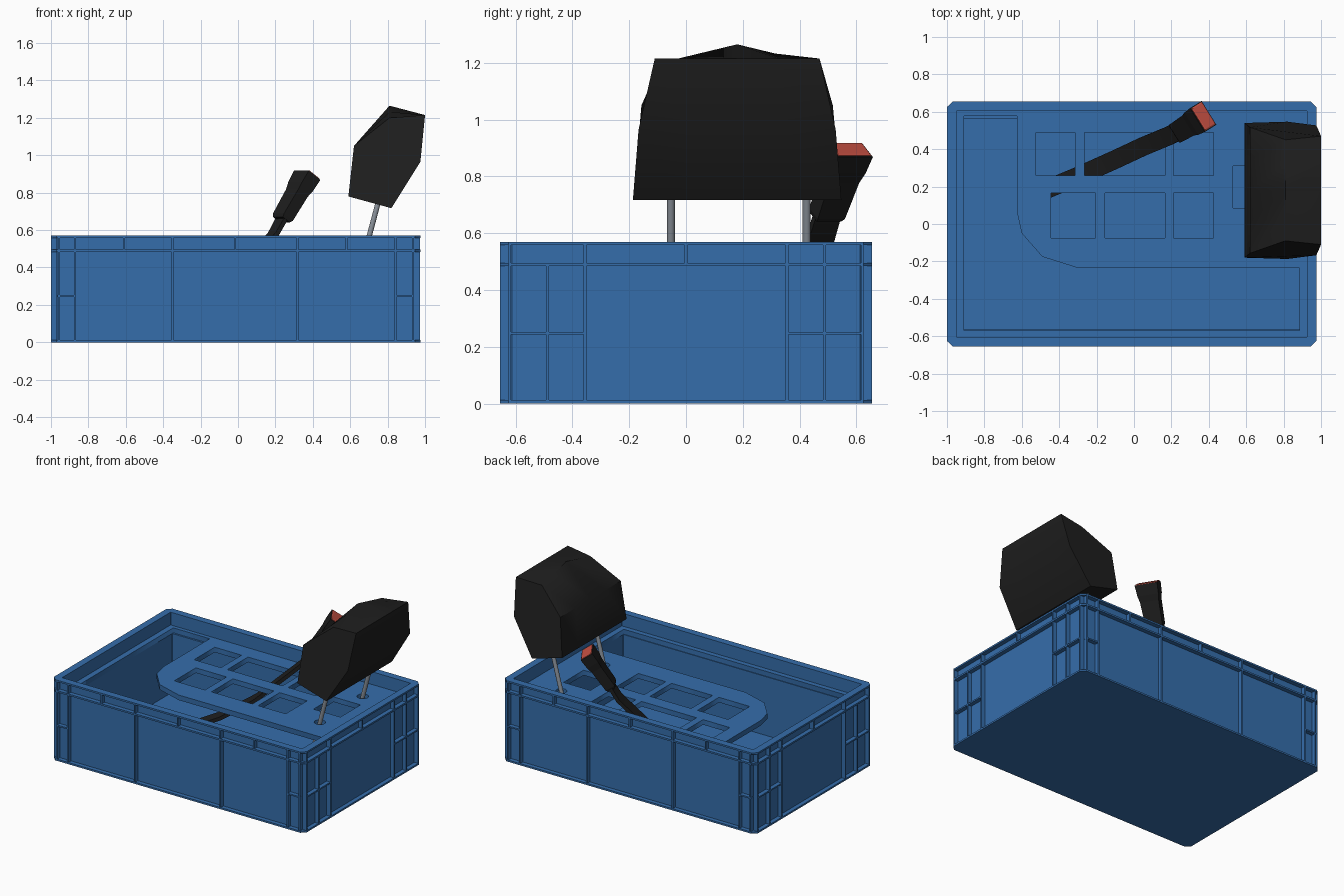
import bpy, bmesh, math
from mathutils import Vector

if "Cube" in bpy.data.objects:
    bpy.data.objects.remove(bpy.data.objects["Cube"])


def material(name, rgb):
    m = bpy.data.materials.new(name)
    m.diffuse_color = (*rgb, 1)
    m.use_nodes = True
    m.node_tree.nodes["Principled BSDF"].inputs["Base Color"].default_value = m.diffuse_color
    return m


BLUE = material("crate blue", (0.036, 0.155, 0.41))
BLACK = material("soft black", (0.013, 0.013, 0.013))
RED = material("button red", (0.56, 0.08, 0.055))
STEEL = material("steel grey", (0.26, 0.29, 0.33))


def finish(name, bm, mat, smooth=None):
    bmesh.ops.recalc_face_normals(bm, faces=bm.faces)
    me = bpy.data.meshes.new(name)
    bm.to_mesh(me)
    bm.free()
    me.materials.append(mat)
    ob = bpy.data.objects.new(name, me)
    bpy.context.collection.objects.link(ob)
    if smooth:
        bpy.ops.object.select_all(action='DESELECT')
        ob.select_set(True)
        bpy.context.view_layer.objects.active = ob
        bpy.ops.object.shade_smooth_by_angle(angle=math.radians(smooth))
    return ob


def loft(bm, loops):
    """Skin a stack of closed loops and cap both ends."""
    rings = [[bm.verts.new(p) for p in lp] for lp in loops]
    n = len(rings[0])
    for a, b in zip(rings, rings[1:]):
        for i in range(n):
            j = (i + 1) % n
            bm.faces.new((a[i], a[j], b[j], b[i]))
    bm.faces.new(rings[0][::-1])
    bm.faces.new(rings[-1])


def box(bm, x0, x1, y0, y1, z0, z1):
    loft(bm, [[(x0, y0, z), (x1, y0, z), (x1, y1, z), (x0, y1, z)] for z in (z0, z1)])


X0, X1, Y = -1.0, 0.975, 0.655


# Crate shell: chamfered rectangle loops following a wall profile (inset, z)
def crate_loop(i, z):
    c = max(0.03 - 0.6 * i, 0.002)
    a, b, y = X0 + i, X1 - i, Y - i
    return [(a + c, -y, z), (b - c, -y, z), (b, -y + c, z), (b, y - c, z),
            (b - c, y, z), (a + c, y, z), (a, y - c, z), (a, -y + c, z)]


profile = [(0, 0), (0, .012), (.03, .012), (.03, .484), (0, .484), (0, .496), (.03, .496),
           (.03, .558), (0, .558), (0, .57), (.05, .57), (.05, .445), (.09, .445), (.09, .03)]
bm = bmesh.new()
loft(bm, [crate_loop(i, z) for i, z in profile])
finish("crate_shell", bm, BLUE)

# Ribs on all four outer walls
bm = bmesh.new()
T, D = 0.005, 0.033
for s in (-1, 1):
    ys = sorted((s * (Y - .001), s * (Y - D)))
    for x in (-.958, -.872, -.35, .318, .842, .936):
        box(bm, x - T, x + T, *ys, .01, .486)
    for x in (-.958, -.872, -.61, -.35, -.015, .318, .58, .842, .936):
        box(bm, x - T, x + T, *ys, .494, .56)
    for a, b in ((-.965, -.872), (.842, .942)):
        box(bm, a, b, *ys, .243, .253)
for xs in ((X0 + .001, X0 + D), (X1 - D, X1 - .001)):
    for y in (.355, .488, .622):
        for s in (-1, 1):
            box(bm, *xs, s * y - T, s * y + T, .01, .486)
    for y in (-.622, -.355, 0, .355, .488, .622):
        box(bm, *xs, y - T, y + T, .494, .56)
    for a, b in ((-.625, -.355), (.355, .625)):
        box(bm, *xs, a, b, .243, .253)
finish("crate_ribs", bm, BLUE)

# Insert tray: thin plate with an L-shaped opening, square pockets and post holes


def rect(x0, x1, y0, y1):
    return [(x0, y0), (x1, y0), (x1, y1), (x0, y1)]


outlines = [
    rect(-.95, .925, -.605, .605),
    [(-.91, .578), (-.625, .578), (-.625, .06), (-.6, -.05), (-.49, -.175), (-.3, -.235),
     (.885, -.235), (.885, -.57), (-.91, -.57)],
    rect(.53, .74, .085, .31)]
outlines += [rect(a, b, .26, .49) for a, b in ((-.525, -.315), (-.265, .165), (.21, .425))]
outlines += [rect(a, b, -.075, .165) for a, b in ((-.445, -.205), (-.155, .165), (.21, .425))]
for yc in (-.053, .425):
    outlines.append([(.677 + .037 * math.cos(k * math.pi / 8), yc + .037 * math.sin(k * math.pi / 8))
                     for k in range(16)])
cu = bpy.data.curves.new("insert_tray", 'CURVE')
cu.dimensions = '2D'
cu.fill_mode = 'BOTH'
cu.extrude = 0.018
for pts in outlines:
    sp = cu.splines.new('POLY')
    sp.points.add(len(pts) - 1)
    for p, (x, y) in zip(sp.points, pts):
        p.co = (x, y, 0, 1)
    sp.use_cyclic_u = True
cu.materials.append(BLUE)
tray = bpy.data.objects.new("insert_tray", cu)
tray.location.z = 0.462
bpy.context.collection.objects.link(tray)
bpy.ops.object.select_all(action='DESELECT')
tray.select_set(True)
bpy.context.view_layer.objects.active = tray
bpy.ops.object.convert(target='MESH')

# Headrest cushion: tilted hexagonal profile (x, z, half width), rounded towards the sides
YC = 0.18
hexa = [(.59, .78, .36), (.62, 1.05, .337), (.81, 1.265, .27), (1.0, 1.215, .29),
        (.975, .965, .347), (.82, .717, .367)]
bm = bmesh.new()
loops = []
for u in (-1, -.5, 0, .5, 1):
    loops.append([(x, YC + u * w, z - (abs(u) * .065 if k == 2 else 0))
                  for k, (x, z, w) in enumerate(hexa)])
loft(bm, loops)
finish("headrest_cushion", bm, BLACK, 40)

# Headrest posts


def post(name, y):
    a, b = Vector((.625, y, .28)), Vector((.79, y, .90))
    d = (b - a).normalized()
    s, t = Vector((0, 1, 0)), d.cross(Vector((0, 1, 0)))
    ring = [(math.cos(k * math.pi / 6), math.sin(k * math.pi / 6)) for k in range(12)]
    bm = bmesh.new()
    loft(bm, [[p + (s * c + t * q) * .014 for c, q in ring] for p in (a, b)])
    finish(name, bm, STEEL, 40)


post("headrest_post_near", -.053)
post("headrest_post_far", .425)

# Belt strap: flat band rising from the crate floor to the buckle
W = Vector((.527, -.85, 0)).normalized()


def section(p, d, w, hw, ht):
    n = d.cross(w).normalized()
    return [p + w * (a * hw) + n * (b * ht) for a, b in ((-1, -1), (1, -1), (1, 1), (-1, 1))]


path = [Vector(p) for p in ((-.48, .18, .06), (-.3, .255, .15), (-.1, .345, .29), (.05, .415, .44),
                            (.19, .473, .58), (.25, .505, .69))]
bm = bmesh.new()
loops = []
for i, p in enumerate(path):
    d = (path[min(i + 1, len(path) - 1)] - path[max(i - 1, 0)]).normalized()
    w = Vector((d.y, -d.x, 0)).normalized()
    loops.append(section(p, d, w, .05, .012))
loft(bm, loops)
finish("belt_strap", bm, BLACK, 40)

# Buckle body and red release button
base, tip = Vector((.232, .492, .655)), Vector((.37, .575, .893))
axis = (tip - base).normalized()
bm = bmesh.new()
loft(bm, [section(base.lerp(tip, t), axis, W, hw, ht) for t, hw, ht in
          ((0, .05, .026), (.06, .056, .034), (.6, .062, .036), (.75, .07, .042), (1, .075, .044))])
finish("buckle_body", bm, BLACK)
bm = bmesh.new()
loft(bm, [section(tip + axis * t, axis, W, hw, ht) for t, hw, ht in
          ((-.02, .07, .039), (.004, .07, .039), (.007, .064, .033))])
finish("buckle_button", bm, RED)
